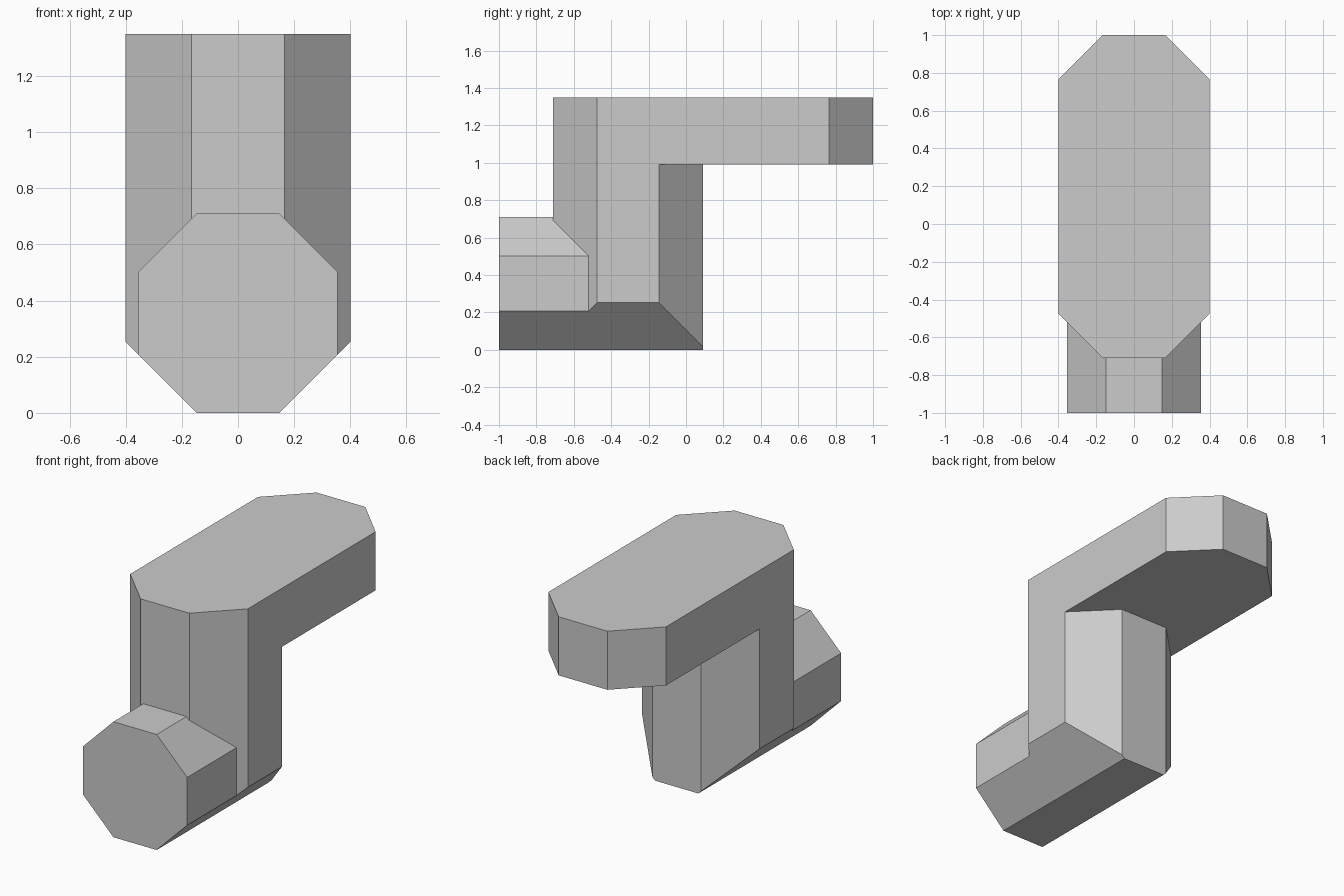
import bpy, bmesh
from mathutils import Vector

cube = bpy.data.objects.get("Cube")
if cube:
    bpy.data.objects.remove(cube, do_unlink=True)

GREY = (0.6, 0.6, 0.6, 1)
mat = bpy.data.materials.new("plain grey")
mat.use_nodes = True
mat.diffuse_color = GREY
mat.node_tree.nodes["Principled BSDF"].inputs["Base Color"].default_value = GREY

TAN = 2 ** 0.5 - 1          # half side of an octagon with unit apothem
COLUMN, PIPE = 0.4, 0.355   # apothems
COLUMN_Y = -0.31


def octagon(r, low, high):
    """Octagon of half width r, stretched between two centres on its second axis."""
    s = r * TAN
    return [(s, low - r), (r, low - s), (r, high + s), (s, high + r),
            (-s, high + r), (-r, high + s), (-r, low - s), (-s, low - r)]


def prism(name, outline, start, end, along_y=False, cuts=()):
    """Extrude an outline along z (or y), then trim it with planes."""
    bm = bmesh.new()
    place = (lambda a, b, t: (a, t, b)) if along_y else (lambda a, b, t: (a, b, t))
    face = bm.faces.new([bm.verts.new(place(a, b, start)) for a, b in outline])
    grown = bmesh.ops.extrude_face_region(bm, geom=[face], use_keep_orig=True)
    shift = place(0, 0, end - start)
    bmesh.ops.translate(bm, vec=shift,
                        verts=[v for v in grown["geom"] if isinstance(v, bmesh.types.BMVert)])
    for point, normal in cuts:
        cut = bmesh.ops.bisect_plane(bm, geom=bm.verts[:] + bm.edges[:] + bm.faces[:],
                                     plane_co=point, plane_no=normal, clear_outer=True)
        rim = [e for e in cut["geom_cut"] if isinstance(e, bmesh.types.BMEdge)]
        bmesh.ops.contextual_create(bm, geom=rim)
    bmesh.ops.recalc_face_normals(bm, faces=bm.faces)
    mesh = bpy.data.meshes.new(name)
    bm.to_mesh(mesh)
    bm.free()
    mesh.materials.append(mat)
    obj = bpy.data.objects.new(name, mesh)
    bpy.context.collection.objects.link(obj)
    return obj


# Upright column, its foot trimmed to the sloping underside of the pipe
slopes = [(Vector((side * PIPE * TAN, 0, 0)), Vector((side, 0, -1))) for side in (-1, 1)]
prism("column", octagon(COLUMN, COLUMN_Y, COLUMN_Y), 0, 0.99, cuts=slopes)

# Long flat arm with angled ends
prism("top_arm", octagon(COLUMN, COLUMN_Y, 0.6), 0.99, 1.35)

# Short pipe reaching forward from the foot
prism("front_pipe", octagon(PIPE, PIPE, PIPE), -1, -0.45, along_y=True)
